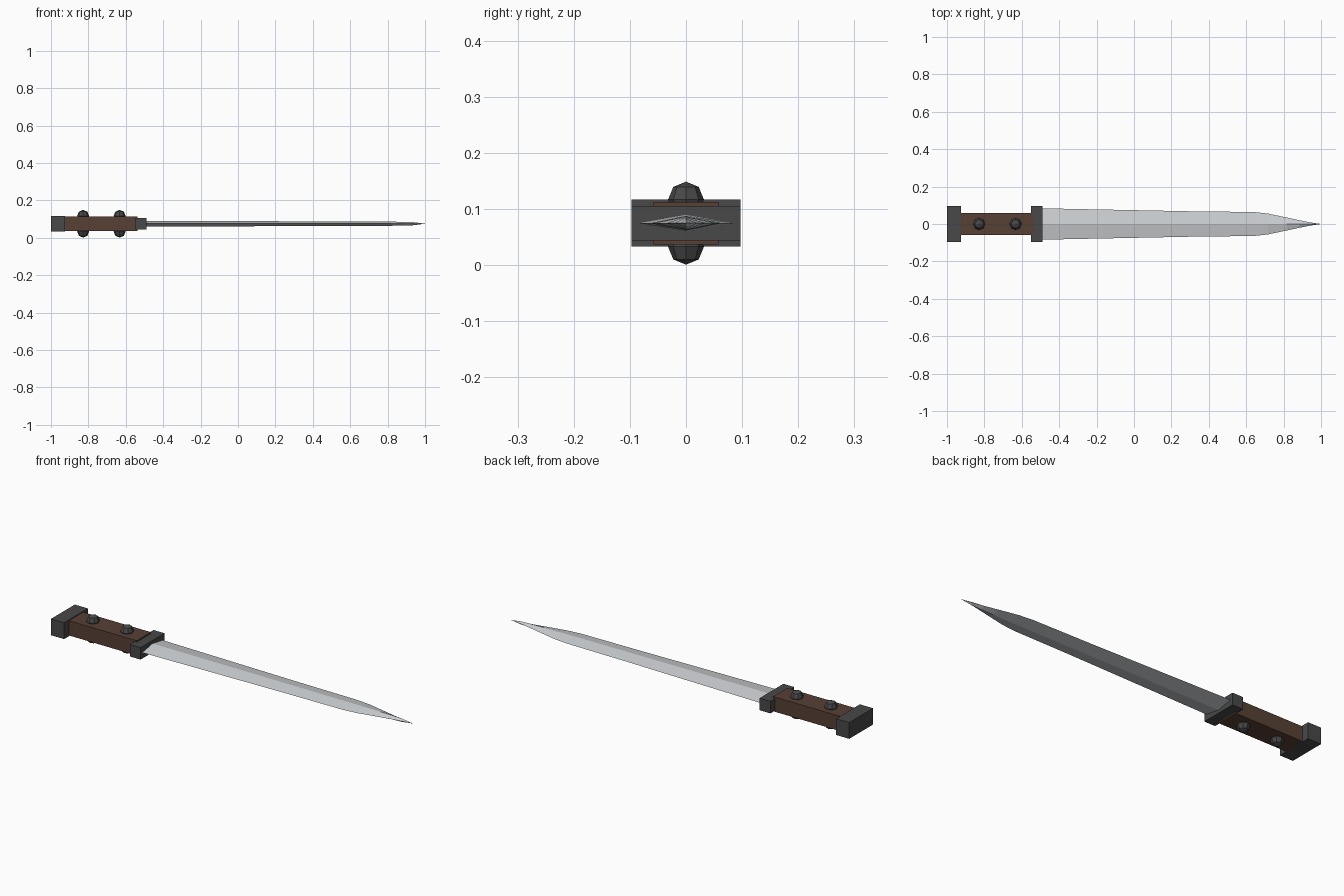
import bpy, bmesh
from mathutils import Matrix, Vector

cube = bpy.data.objects.get("Cube")
if cube:
    bpy.data.objects.remove(cube, do_unlink=True)

MID = 0.075  # height of the sword's centre line


def material(name, rgb):
    m = bpy.data.materials.new(name)
    m.use_nodes = True
    m.diffuse_color = (*rgb, 1)
    m.node_tree.nodes["Principled BSDF"].inputs["Base Color"].default_value = (*rgb, 1)
    return m


steel = material("pale steel", (0.60, 0.62, 0.64))
iron = material("dark iron", (0.065, 0.065, 0.065))
wood = material("brown wood", (0.095, 0.052, 0.036))


def finish(name, bm, mat):
    bmesh.ops.recalc_face_normals(bm, faces=bm.faces)
    mesh = bpy.data.meshes.new(name)
    bm.to_mesh(mesh)
    bm.free()
    mesh.materials.append(mat)
    obj = bpy.data.objects.new(name, mesh)
    bpy.context.collection.objects.link(obj)
    return obj


def block(name, x0, x1, half_y, half_z, mat):
    bm = bmesh.new()
    size = Vector((x1 - x0, 2 * half_y, 2 * half_z, 1))
    place = Matrix.Translation(((x0 + x1) / 2, 0, MID)) @ Matrix.Diagonal(size)
    bmesh.ops.create_cube(bm, size=1, matrix=place)
    return finish(name, bm, mat)


# Hilt
block("pommel", -1.0, -0.925, 0.097, 0.042, iron)
block("grip", -0.93, -0.538, 0.058, 0.038, wood)
block("guard", -0.55, -0.488, 0.097, 0.031, iron)

# Rivets on both sides of the grip
for place, x in (("rear", -0.828), ("front", -0.633)):
    for side, sign in (("upper", 1), ("lower", -1)):
        bm = bmesh.new()
        bmesh.ops.create_uvsphere(bm, u_segments=8, v_segments=4, radius=0.032,
                                  matrix=Matrix.Translation((x, 0, MID + sign * 0.042)))
        finish(f"{place}_{side}_rivet", bm, iron)

# Blade: diamond sections (x, half width, half thickness) closing to a point
sections = [(-0.5, 0.084, 0.015), (0.3, 0.068, 0.013), (0.64, 0.064, 0.012),
            (0.715, 0.056, 0.012), (0.815, 0.035, 0.011), (0.885, 0.02, 0.01),
            (0.94, 0.009, 0.008)]
bm = bmesh.new()
rings = [[bm.verts.new((x, w * a, MID + t * b))
          for a, b in ((1, 0), (0, 1), (-1, 0), (0, -1))] for x, w, t in sections]
tip = bm.verts.new((1.0, 0, MID))
bm.faces.new(rings[0])
for i in range(4):
    j = (i + 1) % 4
    for r, s in zip(rings, rings[1:]):
        bm.faces.new((r[i], r[j], s[j], s[i]))
    bm.faces.new((rings[-1][i], rings[-1][j], tip))
finish("blade", bm, steel)
